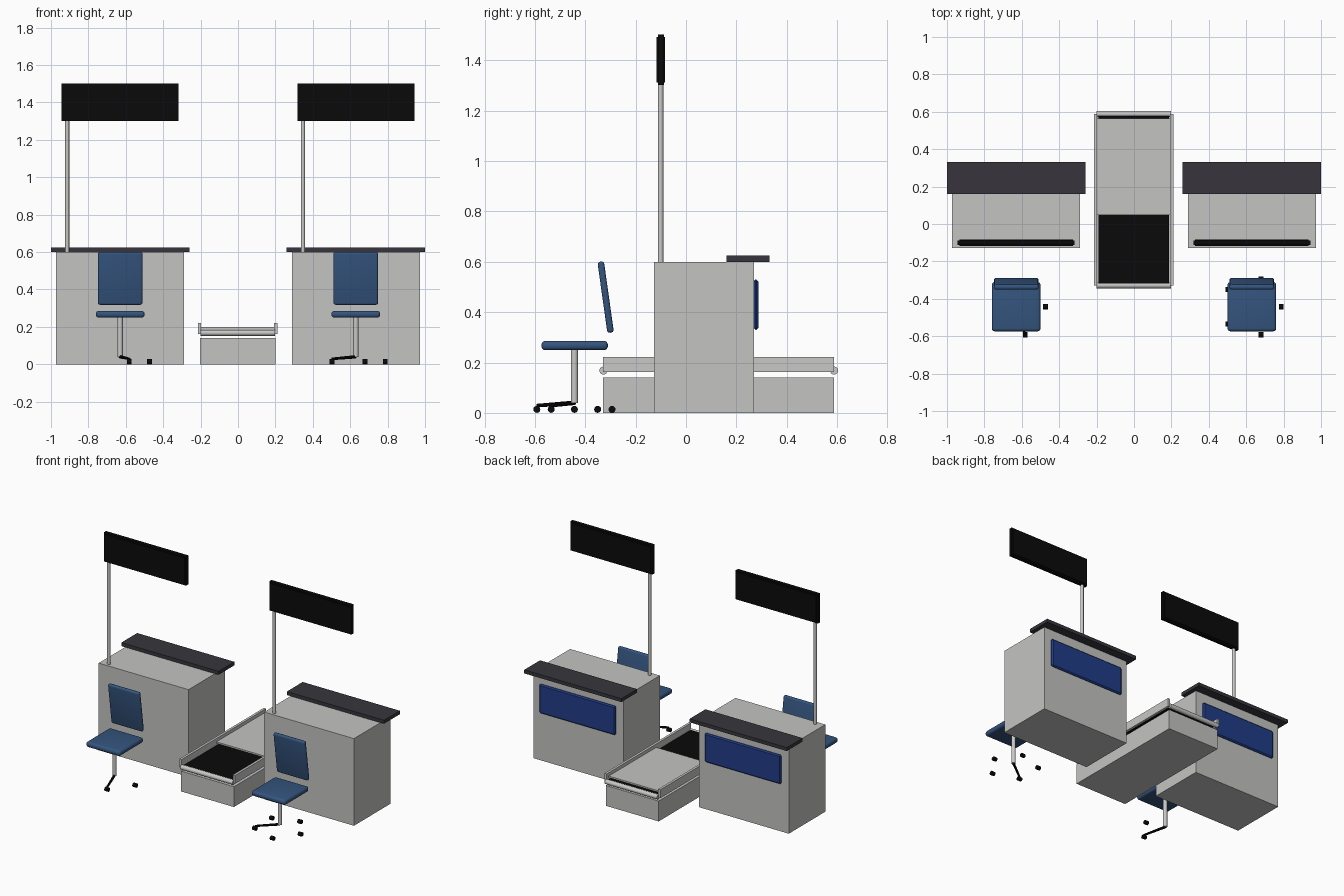
import bpy, bmesh, math
from mathutils import Vector, Matrix

cube = bpy.data.objects.get("Cube")
if cube:
    bpy.data.objects.remove(cube, do_unlink=True)


def material(name, rgb, rough=0.6):
    m = bpy.data.materials.new(name)
    m.use_nodes = True
    m.diffuse_color = (*rgb, 1)
    bsdf = m.node_tree.nodes["Principled BSDF"]
    bsdf.inputs["Base Color"].default_value = (*rgb, 1)
    bsdf.inputs["Roughness"].default_value = rough
    return m


GREY = material("light grey laminate", (0.55, 0.55, 0.54))
METAL = material("pale metal", (0.58, 0.58, 0.57))
DARK = material("charcoal counter", (0.038, 0.036, 0.046))
BLACK = material("black", (0.003, 0.003, 0.003))
FABRIC = material("blue upholstery", (0.035, 0.09, 0.21))
BLUE = material("royal blue panel", (0.015, 0.045, 0.25))


def finish(name, bm, mat, smooth=False):
    mesh = bpy.data.meshes.new(name)
    bmesh.ops.recalc_face_normals(bm, faces=bm.faces)
    bm.to_mesh(mesh)
    bm.free()
    mesh.materials.append(mat)
    ob = bpy.data.objects.new(name, mesh)
    bpy.context.collection.objects.link(ob)
    if smooth:
        bpy.ops.object.select_all(action="DESELECT")
        bpy.context.view_layer.objects.active = ob
        ob.select_set(True)
        bpy.ops.object.shade_smooth_by_angle(angle=math.radians(40))
    return ob


def box(name, x, y, z, mat, bevel=0, segments=1, smooth=False):
    """Box from its x, y and z ranges, with an optional edge bevel."""
    bm = bmesh.new()
    bmesh.ops.create_cube(bm, size=1)
    size = [r[1] - r[0] for r in (x, y, z)]
    mid = Vector([(r[0] + r[1]) / 2 for r in (x, y, z)])
    bmesh.ops.scale(bm, vec=size, verts=bm.verts)
    if bevel:
        bmesh.ops.bevel(bm, geom=bm.edges[:], offset=bevel, segments=segments,
                        profile=0.5, affect="EDGES")
    ob = finish(name, bm, mat, smooth)
    ob.location = mid
    return ob


def rod(name, a, b, radius, mat, sides=16, end_radius=None):
    """Cylinder or tapered rod between two points."""
    a, b = Vector(a), Vector(b)
    d = b - a
    bm = bmesh.new()
    bmesh.ops.create_cone(bm, cap_ends=True, segments=sides, radius1=radius,
                          radius2=end_radius or radius, depth=d.length)
    turn = d.to_track_quat("Z", "Y").to_matrix().to_4x4()
    bmesh.ops.transform(bm, matrix=Matrix.Translation((a + b) / 2) @ turn, verts=bm.verts)
    return finish(name, bm, mat, True)


def desk(side, cx):
    box(side + "_desk", (cx - 0.342, cx + 0.342), (-0.127, 0.27), (0, 0.6), GREY)
    box(side + "_counter", (cx - 0.37, cx + 0.37), (0.16, 0.332), (0.6, 0.624), DARK)
    box(side + "_back_panel", (cx - 0.29, cx + 0.29), (0.268, 0.287), (0.33, 0.53), BLUE, 0.008)
    # Overhead sign on its pole
    rod(side + "_sign_pole", (cx - 0.283, -0.101, 0.6), (cx - 0.283, -0.101, 1.31), 0.011, METAL)
    box(side + "_sign", (cx - 0.313, cx + 0.313), (-0.112, -0.088), (1.302, 1.502), BLACK)
    box(side + "_sign_faces", (cx - 0.303, cx + 0.303), (-0.117, -0.083), (1.312, 1.492), BLACK)


def chair(side, cx, cy, leg_angle, caster_angles):
    box(side + "_seat", (cx - 0.13, cx + 0.13), (-0.574, -0.31), (0.249, 0.286),
        FABRIC, 0.016, 4, True)
    back = box(side + "_chair_back", (cx - 0.119, cx + 0.119), (-0.332, -0.306), (0.317, 0.602),
               FABRIC, 0.011, 4, True)
    back.rotation_euler.x = math.radians(8)
    rod(side + "_chair_post", (cx, cy, 0.04), (cx, cy, 0.255), 0.014, METAL)

    def spot(deg, z):
        a = math.radians(deg)
        return Vector((cx + 0.157 * math.cos(a), cy + 0.157 * math.sin(a), z))

    rod(side + "_chair_leg", (cx, cy, 0.04), spot(leg_angle, 0.029), 0.009, BLACK, 8, 0.007)
    for i, deg in enumerate(caster_angles):
        c = spot(deg, 0.014)
        rod(f"{side}_caster_{i + 1}", c - Vector((0.013, 0, 0)), c + Vector((0.013, 0, 0)),
            0.014, BLACK, 12)


# Two service desks, each with a chair
for side, cx in (("right", -0.63), ("left", 0.63)):
    desk(side, cx)
chair("right", -0.63, -0.443, -72, (-72, 0))
chair("left", 0.63, -0.443, -144, [72 * k for k in range(5)])

# Baggage conveyor between the desks
box("conveyor_base", (-0.203, 0.2), (-0.33, 0.587), (0, 0.14), GREY)
box("conveyor_belt", (-0.19, 0.187), (-0.326, 0.586), (0.165, 0.18), BLACK)
box("conveyor_cover", (-0.2, 0.197), (0.048, 0.565), (0.187, 0.198), GREY)
for side, x in (("right", (-0.215, -0.198)), ("left", (0.193, 0.21))):
    box(side + "_conveyor_rail", x, (-0.33, 0.587), (0.163, 0.221), METAL)
for end, y in (("front", -0.328), ("back", 0.588)):
    rod(end + "_roller", (-0.2, y, 0.168), (0.197, y, 0.168), 0.016, METAL)
